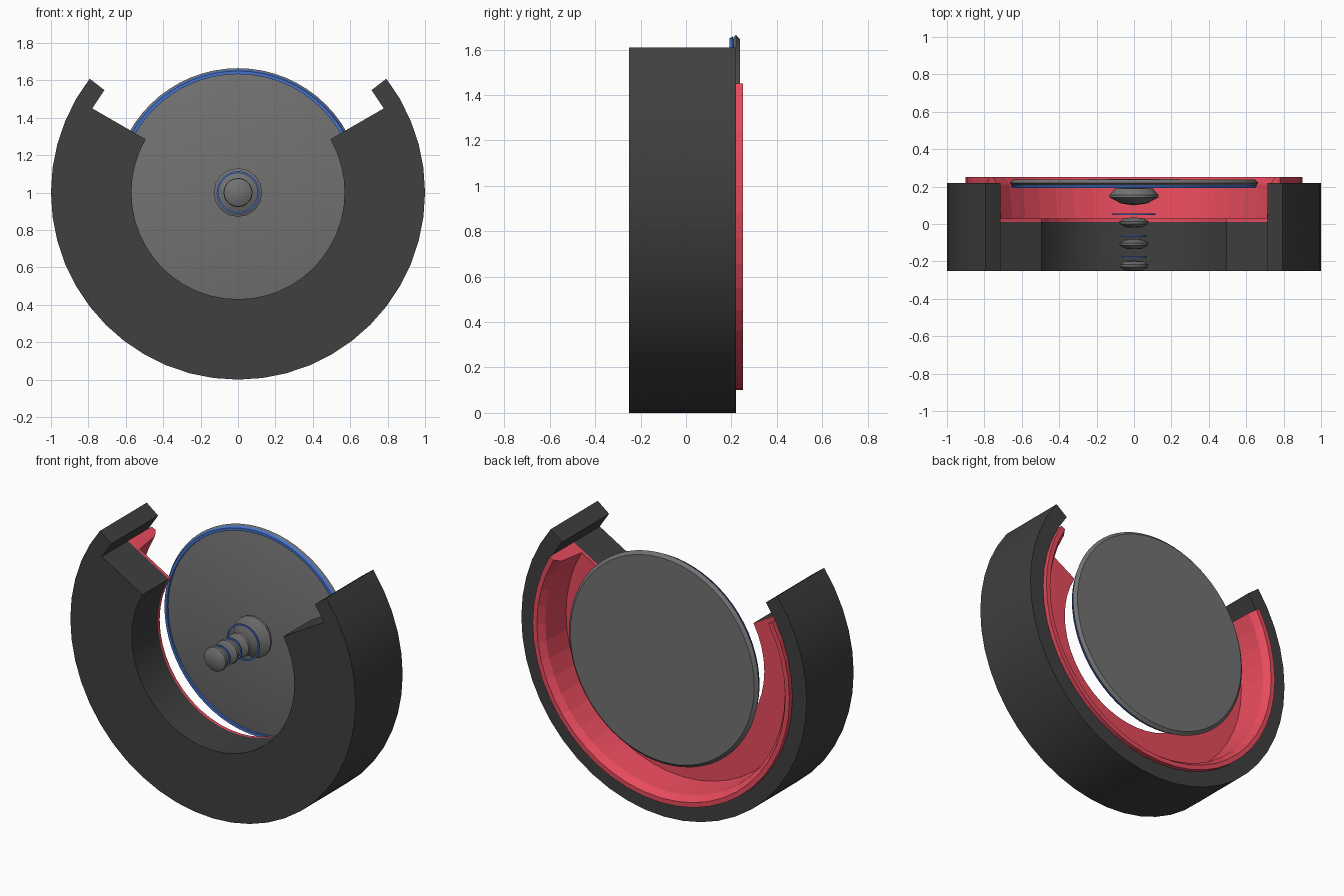
import bpy, bmesh
from math import sin, cos, radians
from mathutils import Matrix, Vector

if "Cube" in bpy.data.objects:
    bpy.data.objects.remove(bpy.data.objects["Cube"])

CENTRE = Vector((0, 0, 1))


def material(name, rgb):
    m = bpy.data.materials.new(name)
    m.diffuse_color = (*rgb, 1)
    m.use_nodes = True
    m.node_tree.nodes["Principled BSDF"].inputs["Base Color"].default_value = m.diffuse_color
    return m


DARK = material("charcoal", (0.05, 0.05, 0.05))
GREY = material("mid_grey", (0.17, 0.17, 0.17))
RED = material("red", (0.8, 0.07, 0.11))
BLUE = material("blue", (0.06, 0.17, 0.6))


def sweep(profile, steps, start=0, end=360):
    """Sweep a closed (radius, y) profile about the y axis through CENTRE."""
    bm = bmesh.new()
    full = end - start == 360
    rings = []
    for i in range(steps if full else steps + 1):
        a = radians(start + (end - start) * i / steps)
        rings.append([bm.verts.new((r * cos(a), y, 1 + r * sin(a))) for r, y in profile])
    n = len(profile)
    for i in range(steps):
        p, q = rings[i], rings[(i + 1) % len(rings)]
        for j in range(n):
            k = (j + 1) % n
            if profile[j][0] or profile[k][0]:
                bm.faces.new((p[j], p[k], q[k], q[j]))
    return bm, rings


def finish(bm, name, mat, smooth=True):
    bmesh.ops.remove_doubles(bm, verts=bm.verts, dist=1e-5)
    bmesh.ops.recalc_face_normals(bm, faces=bm.faces)
    me = bpy.data.meshes.new(name)
    bm.to_mesh(me)
    bm.free()
    me.materials.append(mat)
    ob = bpy.data.objects.new(name, me)
    bpy.context.collection.objects.link(ob)
    if smooth:
        bpy.ops.object.select_all(action='DESELECT')
        ob.select_set(True)
        bpy.context.view_layer.objects.active = ob
        bpy.ops.object.shade_smooth_by_angle(angle=radians(30))
    return ob


def turned(name, profile, mat, steps):
    bm, _ = sweep(profile, steps)
    return finish(bm, name, mat)


# Open housing: L-shaped section, with the outer rim running one step further
bm, rings = sweep([(.57, -.25), (.9, -.25), (1, -.25), (1, .22),
                   (.9, .22), (.9, .01), (.57, .01)], 32, 150, 390)
for ring, turn in ((rings[0], 7.5), (rings[-1], -7.5)):
    bm.faces.new([ring[i] for i in (0, 1, 5, 6)])
    cap = bm.faces.new(ring[1:6])
    geom = bmesh.ops.extrude_face_region(bm, geom=[cap])['geom']
    moved = [g for g in geom if isinstance(g, bmesh.types.BMVert)]
    bmesh.ops.rotate(bm, verts=moved, cent=CENTRE,
                     matrix=Matrix.Rotation(radians(turn), 3, 'Y'))
    if cap.is_valid:
        bmesh.ops.delete(bm, geom=[cap], context='FACES_ONLY')
finish(bm, "housing", DARK)

# Red liner: floor and wall with a chamfered lip
bm, rings = sweep([(.57, .01), (.9, .01), (.9, .25), (.87, .25),
                   (.84, .21), (.82, .03), (.57, .03)], 32, 150, 390)
for ring in (rings[0], rings[-1]):
    bm.faces.new(ring)
finish(bm, "liner", RED, smooth=False)

# Back disc and its blue edge band
turned("back_disc", [(0, .205), (.64, .205), (.655, .21), (.665, .22),
                     (.645, .238), (0, .24)], GREY, 64)
turned("disc_band", [(.633, .192), (.65, .192), (.658, .208), (.633, .208)], BLUE, 64)

# Hub: one large lens, then three small lenses toward the front
turned("hub_lens", [(0, .1), (.07, .11), (.13, .142), (.13, .156),
                    (.1, .19), (0, .195)], GREY, 16)
for i, y in enumerate((.008, -.107, -.223)):
    turned(f"front_lens_{i + 1}", [(0, y - .027), (.045, y - .025), (.075, y - .008),
                                   (.078, y + .006), (.05, y + .022), (0, y + .028)], GREY, 20)

# Thin blue rings between the lenses
for i, (y, r) in enumerate(((.053, .114), (-.062, .07), (-.178, .07))):
    turned(f"hub_ring_{i + 1}", [(r - .01, y - .004), (r, y - .004),
                                 (r, y + .004), (r - .01, y + .004)], BLUE, 32)
